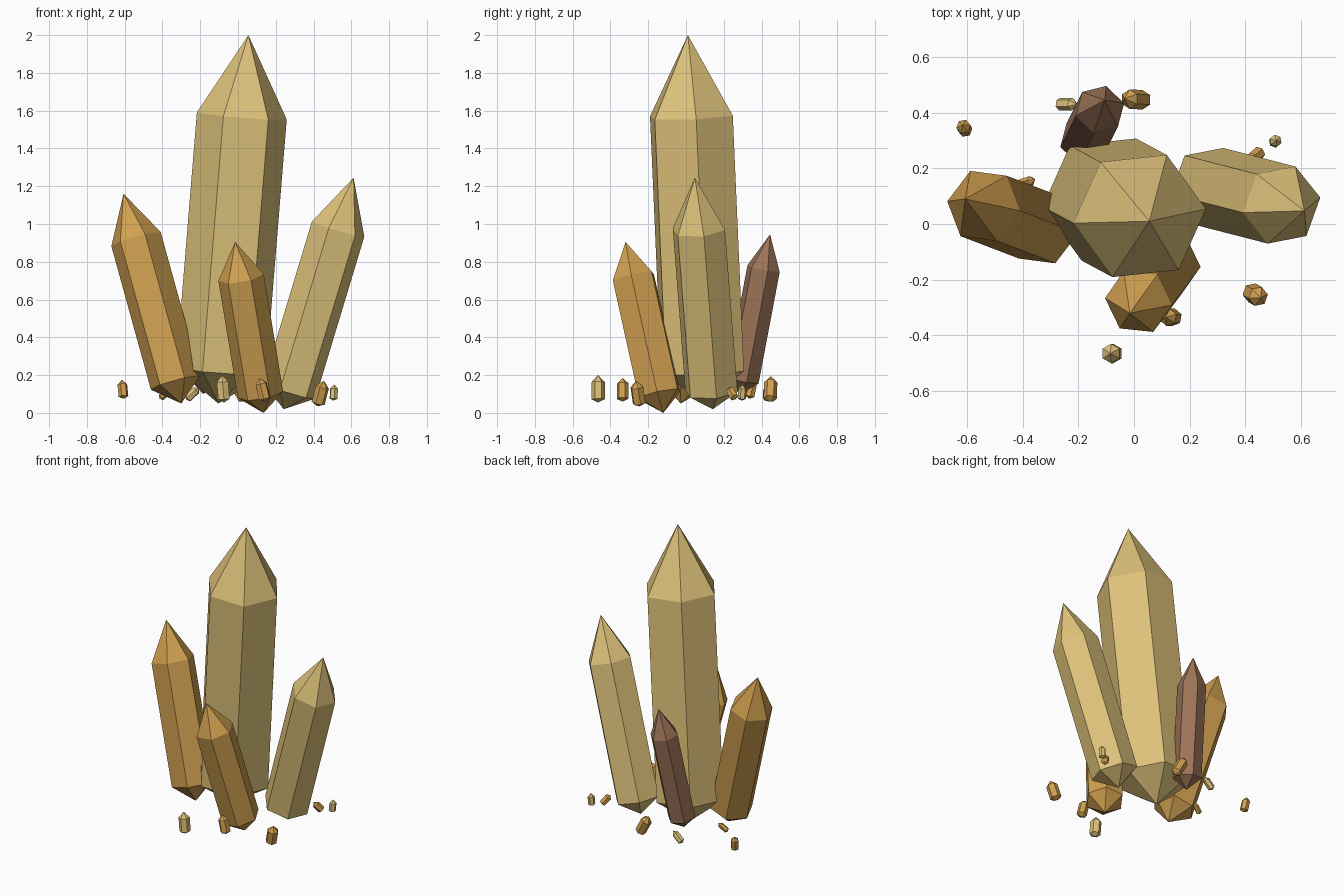
import bpy
import bmesh
from math import cos, sin, radians
from mathutils import Vector

cube = bpy.data.objects.get("Cube")
if cube:
    bpy.data.objects.remove(cube, do_unlink=True)


def material(name, color):
    mat = bpy.data.materials.new(name)
    mat.use_nodes = True
    mat.diffuse_color = (*color, 1)
    mat.node_tree.nodes["Principled BSDF"].inputs["Base Color"].default_value = (*color, 1)
    return mat


pale_gold = material("pale gold", (0.73, 0.54, 0.195))
amber = material("amber", (0.63, 0.35, 0.08))
brown = material("reddish brown", (0.34, 0.175, 0.098))


def crystal(name, mat, base, tip, radius, phase, base_cap, tip_cap):
    """Six-sided prism along base-tip, pointed at both ends."""
    base, tip = Vector(base), Vector(tip)
    axis = tip - base
    length = axis.length
    turn = Vector((0, 0, 1)).rotation_difference(axis)
    bm = bmesh.new()

    def vert(x, y, z):
        return bm.verts.new(base + turn @ Vector((x, y, z)))

    def ring(z):
        angles = [radians(phase + 60 * i) for i in range(6)]
        return [vert(radius * cos(a), radius * sin(a), z) for a in angles]

    bottom, top = vert(0, 0, 0), vert(0, 0, length)
    low, high = ring(base_cap), ring(length - tip_cap)
    for i in range(6):
        j = (i + 1) % 6
        bm.faces.new((bottom, low[j], low[i]))
        bm.faces.new((low[i], low[j], high[j], high[i]))
        bm.faces.new((high[i], high[j], top))
    mesh = bpy.data.meshes.new(name)
    bm.to_mesh(mesh)
    bm.free()
    mesh.materials.append(mat)
    bpy.context.collection.objects.link(bpy.data.objects.new(name, mesh))


# Large cluster
crystal("center_crystal", pale_gold, (-0.104, 0.095, 0.05), (0.055, 0.01, 2), 0.24, 6, 0.17, 0.43)
crystal("amber_side_crystal", amber, (-0.30, -0.027, 0.05), (-0.606, 0.09, 1.16), 0.137, 52, 0.115, 0.25)
crystal("gold_side_crystal", pale_gold, (0.242, 0.142, 0.02), (0.612, 0.047, 1.245), 0.147, 10, 0.1, 0.285)
crystal("front_crystal", amber, (0.135, -0.12, 0), (-0.015, -0.32, 0.905), 0.122, 55, 0.1, 0.195)
crystal("back_crystal", brown, (-0.185, 0.285, 0.1), (-0.105, 0.445, 0.945), 0.09, 15, 0.075, 0.185)

# Scattered shards: material, base, tip, radius
shards = [
    (amber, (-0.605, 0.335, 0.075), (-0.615, 0.355, 0.175), 0.026),
    (pale_gold, (-0.275, 0.43, 0.07), (-0.205, 0.43, 0.135), 0.023),
    (amber, (0.04, 0.445, 0.06), (-0.035, 0.45, 0.195), 0.035),
    (pale_gold, (0.505, 0.295, 0.065), (0.51, 0.3, 0.15), 0.022),
    (amber, (0.455, 0.26, 0.075), (0.415, 0.225, 0.135), 0.024),
    (amber, (-0.415, 0.14, 0.075), (-0.355, 0.16, 0.125), 0.018),
    (amber, (0.42, -0.245, 0.035), (0.455, -0.265, 0.17), 0.036),
    (amber, (0.145, -0.335, 0.06), (0.115, -0.335, 0.185), 0.032),
    (pale_gold, (-0.073, -0.465, 0.055), (-0.085, -0.465, 0.2), 0.035),
]
for n, (mat, base, tip, radius) in enumerate(shards, 1):
    size = (Vector(tip) - Vector(base)).length
    crystal(f"shard_{n}", mat, base, tip, radius, 10 * n, size * 0.12, size * 0.25)
